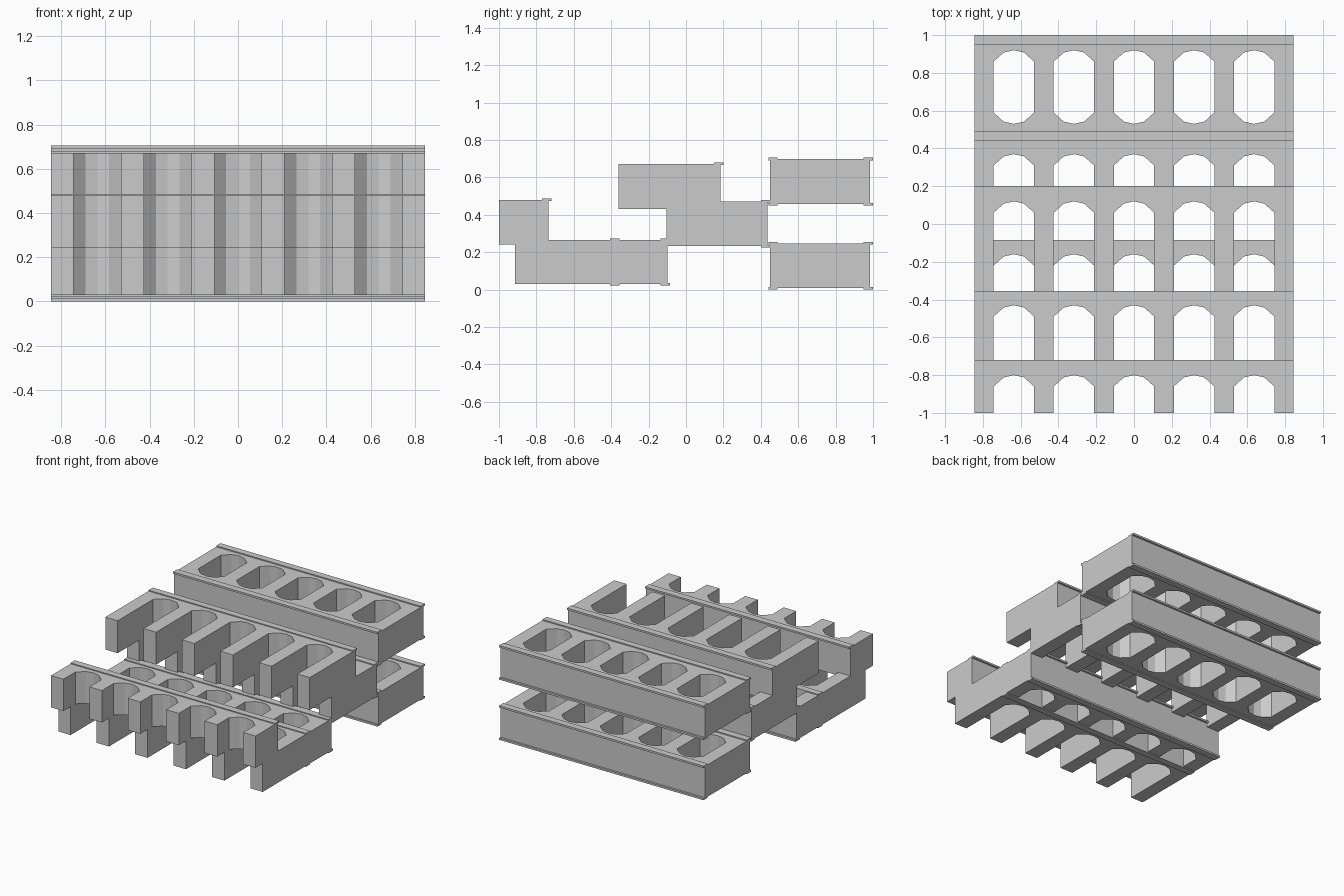
import bpy
import bmesh

if "Cube" in bpy.data.objects:
    bpy.data.objects.remove(bpy.data.objects["Cube"], do_unlink=True)

HALF = 0.845       # half the overall width
BAY = 0.107        # half the width of one opening
PITCH = 0.318
CENTRES = [PITCH * i for i in range(-2, 3)]
RISE = 0.06        # height of the faceted arch
ARCH = [(-1, 0), (-0.5, 0.8), (0, 1), (0.5, 0.8), (1, 0)]

grey = bpy.data.materials.new("light_grey")
grey.use_nodes = True
grey.diffuse_color = (0.6, 0.6, 0.6, 1)
grey.node_tree.nodes["Principled BSDF"].inputs["Base Color"].default_value = (0.6, 0.6, 0.6, 1)


def arch(cx, apex, sign=1):
    """Faceted arch from left to right, pointing along sign * y."""
    return [(cx + BAY * u, apex - sign * RISE * (1 - v)) for u, v in ARCH]


def comb(front, back, apex):
    """Outline of a row of teeth whose arched bays open to the front."""
    pts = [(-HALF, front)]
    for cx in CENTRES:
        pts += [(cx - BAY, front)] + arch(cx, apex) + [(cx + BAY, front)]
    return pts + [(HALF, front), (HALF, back), (-HALF, back)]


def block(front, back):
    return [(-HALF, front), (HALF, front), (HALF, back), (-HALF, back)]


def slab(name, loops, z0, z1):
    """Fill flat outlines (inner loops become holes) and extrude them."""
    curve = bpy.data.curves.new(name, 'CURVE')
    curve.dimensions = '2D'
    curve.fill_mode = 'BOTH'
    curve.extrude = (z1 - z0) / 2
    for pts in loops:
        spline = curve.splines.new('POLY')
        spline.points.add(len(pts) - 1)
        for p, (x, y) in zip(spline.points, pts):
            p.co = (x, y, 0, 1)
        spline.use_cyclic_u = True
    temp = bpy.data.objects.new(name + "_outline", curve)
    bpy.context.collection.objects.link(temp)
    graph = bpy.context.evaluated_depsgraph_get()
    mesh = bpy.data.meshes.new_from_object(temp.evaluated_get(graph))
    bpy.data.objects.remove(temp, do_unlink=True)
    bpy.data.curves.remove(curve)
    # Weld caps to walls and place at height
    bm = bmesh.new()
    bm.from_mesh(mesh)
    bmesh.ops.remove_doubles(bm, verts=bm.verts, dist=0.0005)
    bmesh.ops.translate(bm, verts=bm.verts, vec=(0, 0, (z0 + z1) / 2))
    bmesh.ops.recalc_face_normals(bm, faces=bm.faces)
    for f in bm.faces:
        f.smooth = False
    bm.to_mesh(mesh)
    bm.free()
    mesh.name = name
    mesh.materials.clear()
    mesh.materials.append(grey)
    obj = bpy.data.objects.new(name, mesh)
    bpy.context.collection.objects.link(obj)
    return obj


def lip(name, y0, y1, z0, z1):
    slab(name, [block(y0, y1)], z0, z1)


# Two closed back blocks, each with lips on all four long edges
for name, base in (("back_lower", 0.0), ("back_upper", 0.45)):
    holes = [arch(cx, 0.92) + arch(cx, 0.53, -1)[::-1] for cx in CENTRES]
    slab(name + "_block", [block(0.45, 0.985)] + holes, base + 0.008, base + 0.247)
    for edge, y in (("front", 0.44), ("rear", 0.95)):
        lip(f"{name}_{edge}_bottom_lip", y, y + 0.05, base, base + 0.014)
        lip(f"{name}_{edge}_top_lip", y, y + 0.05, base + 0.241, base + 0.255)

# Middle step: two overlapping combs
slab("middle_upper_comb", [comb(-0.36, 0.185, 0.12)], 0.43, 0.672)
slab("middle_lower_comb", [comb(-0.105, 0.435, 0.37)], 0.232, 0.472)
lip("middle_upper_lip", 0.15, 0.2, 0.665, 0.679)
lip("middle_lower_top_lip", 0.4, 0.45, 0.466, 0.479)
lip("middle_lower_bottom_lip", 0.4, 0.45, 0.225, 0.238)

# Front step: a short comb over a comb with a second closed row behind it
slab("front_upper_comb", [comb(-1.0, -0.735, -0.8)], 0.242, 0.48)
row = [arch(cx, -0.16) + [(cx + BAY, -0.355), (cx - BAY, -0.355)] for cx in CENTRES]
slab("front_lower_comb", [comb(-0.915, -0.1, -0.43)] + row, 0.03, 0.266)
lip("front_upper_lip", -0.77, -0.72, 0.474, 0.487)
for edge, y0, y1 in (("middle", -0.405, -0.355), ("rear", -0.137, -0.085)):
    lip(f"front_lower_{edge}_top_lip", y0, y1, 0.26, 0.273)
    lip(f"front_lower_{edge}_bottom_lip", y0, y1, 0.022, 0.036)
